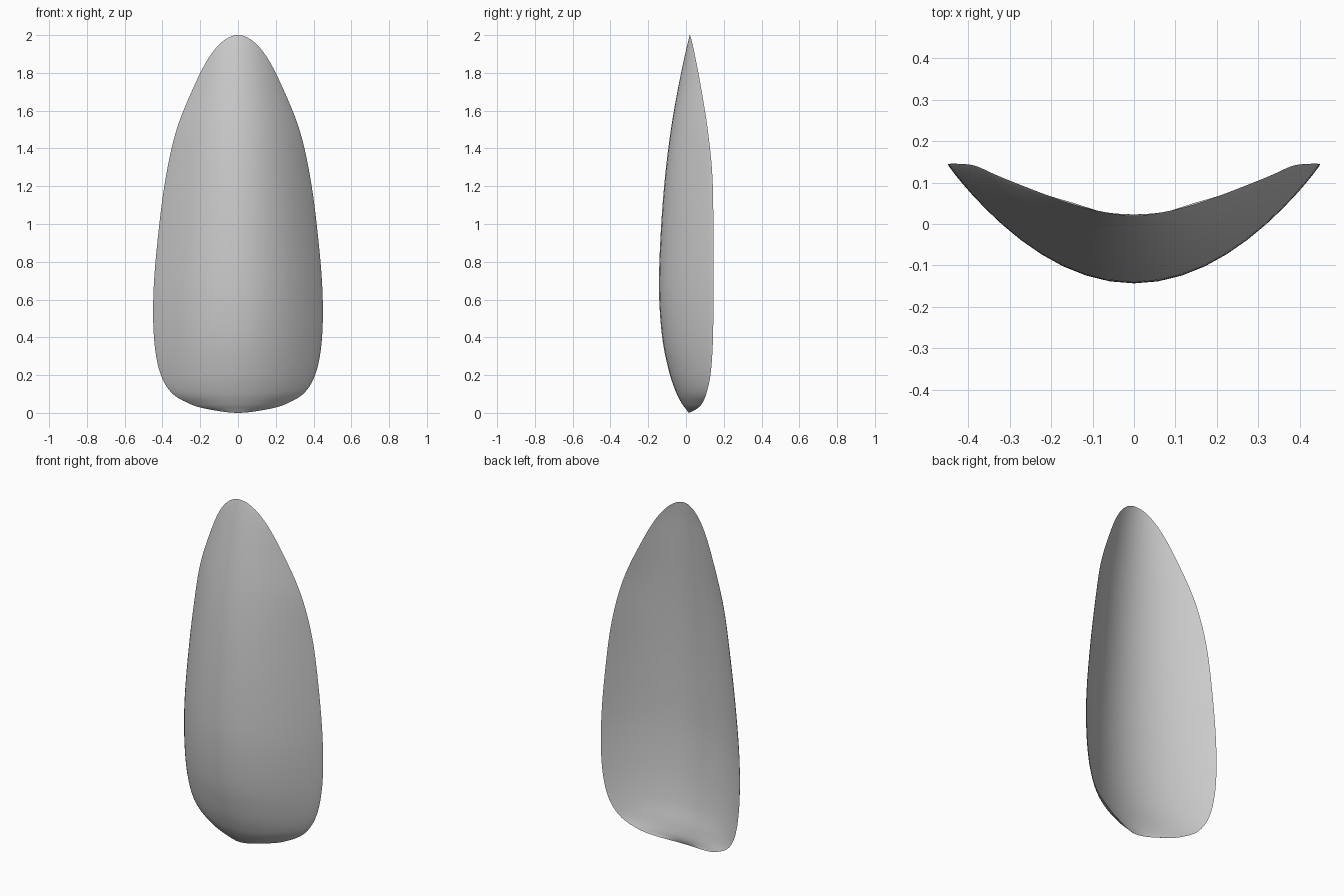
import bpy
import bmesh
import math

cube = bpy.data.objects.get("Cube")
if cube:
    bpy.data.objects.remove(cube, do_unlink=True)

# Key sections from base to tip: height, half width, rim y, front y, hollow back y
KEYS = [
    (0.00, 0.00, 0.015, 0.015, 0.015),
    (0.02, 0.16, 0.055, 0.000, 0.022),
    (0.05, 0.26, 0.085, -0.022, 0.022),
    (0.11, 0.355, 0.110, -0.053, 0.010),
    (0.22, 0.415, 0.132, -0.090, -0.018),
    (0.40, 0.445, 0.143, -0.126, -0.042),
    (0.65, 0.447, 0.145, -0.143, -0.055),
    (0.95, 0.422, 0.145, -0.134, -0.050),
    (1.25, 0.382, 0.140, -0.111, -0.038),
    (1.50, 0.325, 0.115, -0.080, -0.022),
    (1.72, 0.237, 0.080, -0.042, -0.005),
    (1.88, 0.155, 0.050, -0.009, 0.008),
    (1.97, 0.077, 0.030, 0.012, 0.017),
    (2.00, 0.00, 0.020, 0.020, 0.020),
]
STEPS = 6     # rows between key sections
HALF = 24     # columns across each side


def mirrored(key):
    """Section on the far side of an end, so the outline rounds over."""
    return (key[0], -key[1]) + key[2:]


def blend(a, b, c, d, t):
    """Smooth curve from b to c."""
    return 0.5 * (2 * b + (c - a) * t + (2 * a - 5 * b + 4 * c - d) * t ** 2
                  + (3 * b - a - 3 * c + d) * t ** 3)


def sections():
    pts = [mirrored(KEYS[1])] + KEYS + [mirrored(KEYS[-2])]
    for i in range(len(KEYS) - 1):
        for k in range(STEPS):
            yield [blend(*vals, k / STEPS) for vals in zip(*pts[i:i + 4])]
    yield KEYS[-1]


def ring(bm, section):
    """Crescent slice: bulging front, hollow back, thin rounded rim."""
    z, width, rim, front, back = section
    verts = []
    for j in range(2 * HALF):
        angle = math.pi * j / HALF
        s, c = math.cos(angle), math.sin(angle)
        if c < 0:
            y = rim + (front - rim) * (0.94 * c * c + 0.06 * abs(c))
        else:
            y = rim + (back - rim) * c * c
        verts.append(bm.verts.new((width * s, y, z)))
    return verts


# Curved shell
bm = bmesh.new()
rings = [ring(bm, s) for s in sections()]
for low, high in zip(rings, rings[1:]):
    for j in range(2 * HALF):
        n = (j + 1) % (2 * HALF)
        bm.faces.new((low[j], low[n], high[n], high[j]))
bmesh.ops.remove_doubles(bm, verts=bm.verts, dist=0.0002)
bmesh.ops.recalc_face_normals(bm, faces=bm.faces)
mesh = bpy.data.meshes.new("curved_shell")
bm.to_mesh(mesh)
bm.free()
shell = bpy.data.objects.new("curved_shell", mesh)
bpy.context.collection.objects.link(shell)

# Plain grey
grey = bpy.data.materials.new("plain_grey")
grey.use_nodes = True
colour = (0.6, 0.6, 0.6, 1.0)
grey.diffuse_color = colour
grey.node_tree.nodes["Principled BSDF"].inputs["Base Color"].default_value = colour
mesh.materials.append(grey)

# Smooth faces, crisp rim
bpy.ops.object.select_all(action="DESELECT")
shell.select_set(True)
bpy.context.view_layer.objects.active = shell
bpy.ops.object.shade_smooth_by_angle(angle=math.radians(60))
